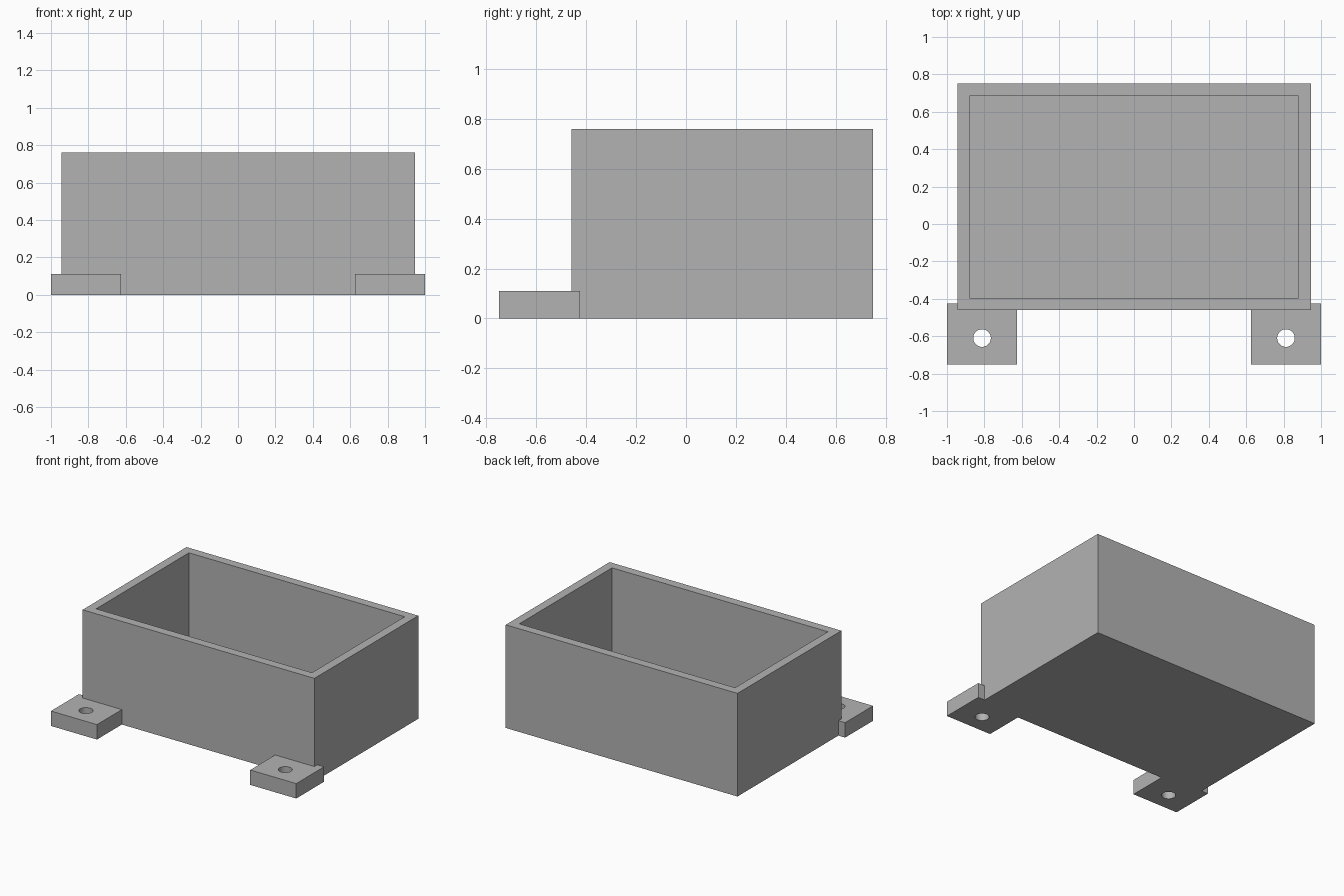
import bpy
import bmesh
from mathutils import Vector

if "Cube" in bpy.data.objects:
    bpy.data.objects.remove(bpy.data.objects["Cube"], do_unlink=True)

# Main dimensions
HALF_W, FRONT, BACK, HEIGHT = 0.945, -0.46, 0.75, 0.76
WALL = 0.065
TAB_IN, TAB_FRONT, TAB_BACK, TAB_H = 0.625, -0.75, -0.425, 0.11
HOLE = Vector((0.8125, -0.61, TAB_H / 2))

grey = bpy.data.materials.new("plain grey")
grey.use_nodes = True
colour = (0.45, 0.45, 0.45, 1)
grey.diffuse_color = colour
grey.node_tree.nodes["Principled BSDF"].inputs["Base Color"].default_value = colour


def make_object(name, bm):
    bmesh.ops.recalc_face_normals(bm, faces=bm.faces)
    mesh = bpy.data.meshes.new(name)
    bm.to_mesh(mesh)
    bm.free()
    mesh.materials.append(grey)
    obj = bpy.data.objects.new(name, mesh)
    bpy.context.collection.objects.link(obj)
    return obj


def extrude_outline(points, height):
    bm = bmesh.new()
    face = bm.faces.new([bm.verts.new((x, y, 0)) for x, y in points])
    result = bmesh.ops.extrude_face_region(bm, geom=[face], use_keep_orig=True)
    top = [v for v in result["geom"] if isinstance(v, bmesh.types.BMVert)]
    bmesh.ops.translate(bm, verts=top, vec=(0, 0, height))
    bmesh.ops.recalc_face_normals(bm, faces=bm.faces)
    return bm


# Open box: inset the top for the rim, then push the opening down to the floor
bm = extrude_outline([(-HALF_W, FRONT), (HALF_W, FRONT),
                      (HALF_W, BACK), (-HALF_W, BACK)], HEIGHT)
top = max(bm.faces, key=lambda f: f.calc_center_median().z)
bmesh.ops.inset_region(bm, faces=[top], thickness=WALL, use_even_offset=True)
opening = bmesh.ops.extrude_face_region(bm, geom=[top])["geom"]
if top.is_valid:
    bmesh.ops.delete(bm, geom=[top], context="FACES_ONLY")
bmesh.ops.translate(bm, verts=[v for v in opening if isinstance(v, bmesh.types.BMVert)],
                    vec=(0, 0, WALL - HEIGHT))
make_object("open_box", bm)

# Mounting tabs wrap the front corners, each with a round screw hole
for side, name in ((1, "left"), (-1, "right")):
    outline = [(TAB_IN, TAB_FRONT), (1, TAB_FRONT), (1, TAB_BACK),
               (HALF_W, TAB_BACK), (HALF_W, FRONT), (TAB_IN, FRONT)]
    tab = make_object(name + "_mounting_tab",
                      extrude_outline([(side * x, y) for x, y in outline], TAB_H))

    bpy.ops.mesh.primitive_cylinder_add(vertices=40, radius=0.047, depth=TAB_H * 3,
                                        location=(side * HOLE.x, HOLE.y, HOLE.z))
    cutter = bpy.context.object
    cutter.name = name + "_hole_cutter"
    cutter.data.materials.append(grey)
    cutter.hide_render = True

    cut = tab.modifiers.new("screw_hole", "BOOLEAN")
    cut.operation = "DIFFERENCE"
    cut.solver = "EXACT"
    cut.object = cutter
    bpy.ops.object.select_all(action="DESELECT")
    tab.select_set(True)
    bpy.context.view_layer.objects.active = tab
    bpy.ops.object.modifier_apply(modifier=cut.name)
    bpy.data.objects.remove(cutter, do_unlink=True)
    bpy.ops.object.shade_smooth_by_angle()
